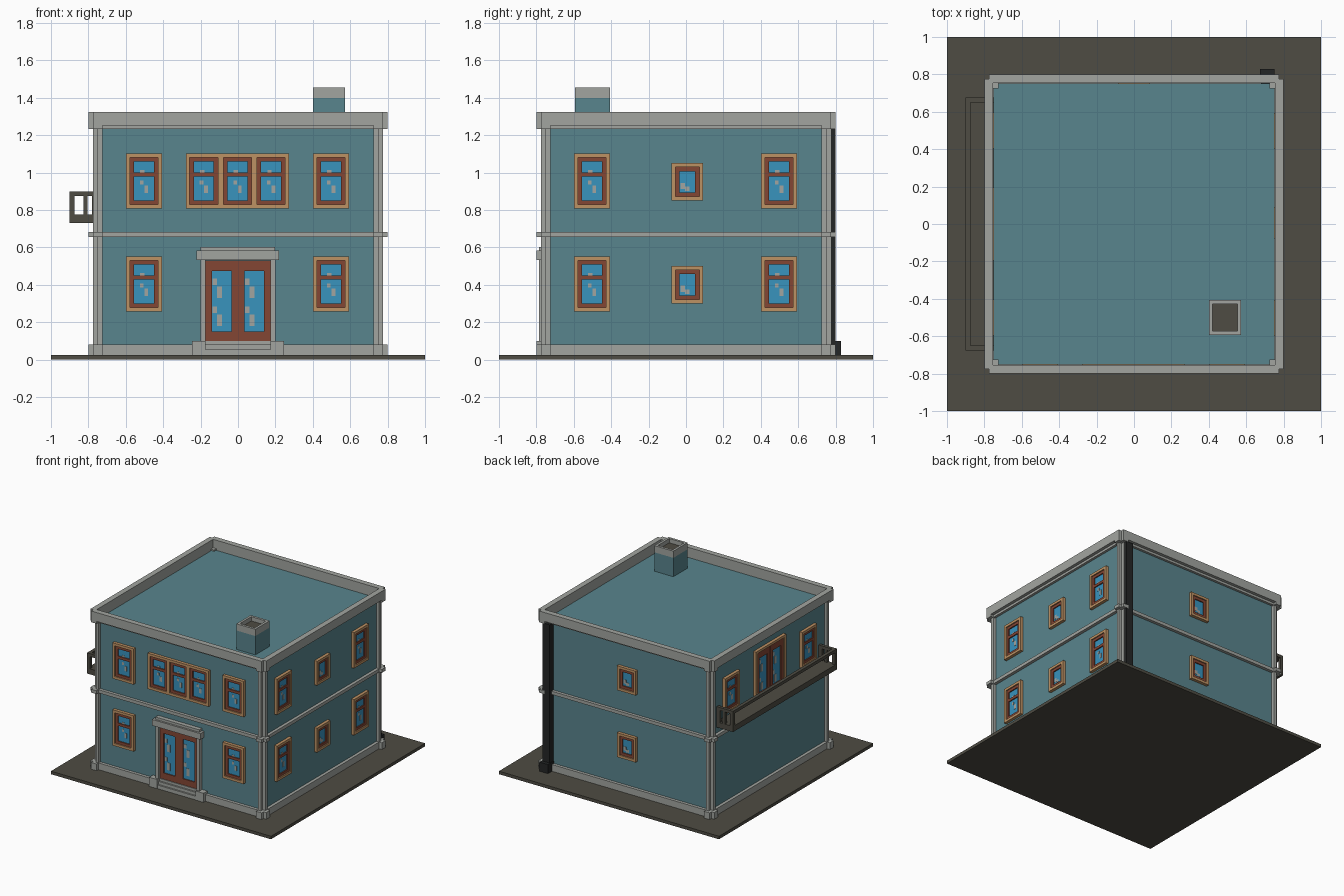
import bpy, bmesh

old = bpy.data.objects.get("Cube")
if old:
    bpy.data.objects.remove(old, do_unlink=True)


def material(name, rgb):
    lin = [((c / 255 + 0.055) / 1.055) ** 2.4 for c in rgb] + [1.0]
    m = bpy.data.materials.new(name)
    m.use_nodes = True
    m.diffuse_color = lin
    m.node_tree.nodes["Principled BSDF"].inputs["Base Color"].default_value = lin
    return m


WALL = material("teal wall", (89, 133, 141))
STONE = material("pale stone", (162, 165, 160))
TAN = material("tan trim", (190, 146, 100))
RED = material("red brown wood", (132, 70, 52))
GLASS = material("blue glass", (56, 147, 190))
DARK = material("dark olive", (78, 76, 67))
BLACK = material("black pipe", (36, 38, 38))

# Facade sides: each maps (along, outward) to (x, y)
FRONT, RIGHT, BACK, LEFT = range(4)
TURN = [lambda u, o: (u, -o), lambda u, o: (o, u),
        lambda u, o: (-u, o), lambda u, o: (-o, -u)]


def part(name, mat, boxes, sides=(FRONT,)):
    """Boxes are (along0, along1, out0, out1, z0, z1), repeated on each side."""
    bm = bmesh.new()
    for s in sides:
        for u0, u1, o0, o1, z0, z1 in boxes:
            lo, hi = [[bm.verts.new((*TURN[s](u, o), z))
                       for u, o in ((u0, o0), (u1, o0), (u1, o1), (u0, o1))]
                      for z in (z0, z1)]
            bm.faces.new(lo)
            bm.faces.new(hi)
            for i in range(4):
                j = (i + 1) % 4
                bm.faces.new((lo[i], lo[j], hi[j], hi[i]))
    bmesh.ops.recalc_face_normals(bm, faces=bm.faces)
    me = bpy.data.meshes.new(name)
    bm.to_mesh(me)
    bm.free()
    me.materials.append(mat)
    ob = bpy.data.objects.new(name, me)
    bpy.context.collection.objects.link(ob)
    return ob


def ring(u, z, w, h, t, o0, o1):
    """Rectangular frame of half size w by h and thickness t."""
    return [(u - w, u - w + t, o0, o1, z - h, z + h),
            (u + w - t, u + w, o0, o1, z - h, z + h),
            (u - w + t, u + w - t, o0, o1, z - h, z - h + t),
            (u - w + t, u + w - t, o0, o1, z + h - t, z + h)]


ALL = (FRONT, RIGHT, BACK, LEFT)
W = 0.75      # wall face

# Ground, walls and roof deck
part("ground_slab", DARK, [(-1, 1, -1, 1, 0, 0.025)])
part("walls", WALL, [(-W, W, -W, W, 0.025, 1.245)])


# Corner columns with a notched outer edge
def corner(r, z0, z1):
    return [(0.725, r - 0.025, 0.725, r, z0, z1),
            (0.725, r, 0.725, r - 0.025, z0, z1)]


part("corner_columns", STONE, corner(0.775, 0.025, 1.24), ALL)
part("column_bases", STONE, corner(0.8, 0.025, 0.08), ALL)
part("column_bands", STONE, corner(0.8, 0.655, 0.682), ALL)
part("column_capitals", STONE, corner(0.8, 1.233, 1.256), ALL)

# Horizontal mouldings and parapet
part("skirting", STONE, [(-0.73, 0.73, 0.74, 0.775, 0.025, 0.08)], ALL)
part("floor_band", STONE, [(-0.73, 0.73, 0.74, 0.775, 0.655, 0.682)], ALL)
part("cornice_moulding", STONE, [(-0.75, 0.75, 0.755, 0.775, 1.233, 1.256)], ALL)
part("parapet", STONE, [(-0.775, 0.775, 0.755, 0.8, 1.252, 1.325),
                        (-0.755, 0.755, 0.755, 0.775, 1.24, 1.26)], ALL)

# Chimney: teal stack, stone rim, dark flue
part("chimney_stack", WALL, [(0.4, 0.573, 0.407, 0.593, 1.24, 1.4)])
part("chimney_rim", STONE, [(0.4, 0.42, 0.407, 0.593, 1.4, 1.455),
                            (0.553, 0.573, 0.407, 0.593, 1.4, 1.455),
                            (0.42, 0.553, 0.407, 0.427, 1.4, 1.455),
                            (0.42, 0.553, 0.573, 0.593, 1.4, 1.455)])
part("chimney_flue", DARK, [(0.42, 0.553, 0.427, 0.573, 1.4, 1.42)])


def glints(u, z, shapes):
    return [(u + a, u + b, 0.757, 0.759, z + c, z + d) for a, b, c, d in shapes]


# Sash windows and small square windows
def window(name, side, u, z, small=False):
    w, h = (0.085, 0.1) if small else (0.096, 0.147)
    part(name + "_trim", TAN, ring(u, z, w, h, 0.021, 0.745, 0.775), (side,))
    sash = ring(u, z, w - 0.02, h - 0.02, 0.023, 0.745, 0.766)
    if small:
        marks = [(-0.036, -0.012, -0.038, -0.005), (-0.012, 0.012, -0.048, -0.025)]
    else:
        sash.append((u - 0.06, u + 0.06, 0.745, 0.766, z + 0.023, z + 0.045))
        marks = [(-0.02, 0.003, 0.045, 0.058), (-0.022, -0.002, -0.02, 0.002),
                 (0.002, 0.023, -0.065, -0.025)]
    part(name + "_sash", RED, sash, (side,))
    part(name + "_glass", GLASS,
         [(u - w + 0.03, u + w - 0.03, 0.745, 0.757, z - h + 0.03, z + h - 0.03)], (side,))
    part(name + "_glints", STONE, glints(u, z, marks), (side,))


LOW, HIGH = 0.405, 0.955
for label, z in (("lower", LOW), ("upper", HIGH)):
    for n, u in (("a", -0.503), ("b", 0.497)):
        window(f"front_{label}_window_{n}", FRONT, u, z)
        window(f"right_{label}_window_{n}", RIGHT, u, z)
    window(f"right_{label}_small_window", RIGHT, 0.007, z - 0.005, True)
    window(f"back_{label}_small_window", BACK, 0, z - 0.005, True)
for i in (-1, 0, 1):
    window(f"front_triple_window_{i + 2}", FRONT, i * 0.18 - 0.003, HIGH)
for n, u in (("a", -0.5), ("b", 0.5)):
    window(f"balcony_window_{n}", LEFT, u, HIGH)


# Double doors with tall glass leaves
def double_door(name, side, z0, z1):
    zc, h = (z0 + z1) / 2, (z1 - z0) / 2
    wood, glass, marks = [], [], []
    for u in (-0.0875, 0.0875):
        wood += [(u - 0.087, u - 0.052, 0.745, 0.766, z0, z1),
                 (u + 0.052, u + 0.087, 0.745, 0.766, z0, z1),
                 (u - 0.052, u + 0.052, 0.745, 0.766, z0, z0 + 0.05),
                 (u - 0.052, u + 0.052, 0.745, 0.766, z1 - 0.055, z1)]
        glass.append((u - 0.06, u + 0.06, 0.745, 0.757, z0 + 0.04, z1 - 0.04))
        for dz in (0, -0.15):
            marks += glints(u - 0.01, zc + dz, [(-0.04, -0.015, 0.085, 0.118),
                                                (-0.015, 0.012, 0.015, 0.076)])
    part(name + "_wood", RED, wood, (side,))
    part(name + "_glass", GLASS, glass, (side,))
    part(name + "_glints", STONE, marks, (side,))


double_door("entrance_door", FRONT, 0.1, 0.53)
double_door("balcony_door", LEFT, 0.76, 1.15)
part("balcony_door_trim", TAN, [(-0.196, -0.174, 0.745, 0.775, 0.76, 1.17),
                                (0.174, 0.196, 0.745, 0.775, 0.76, 1.17),
                                (-0.174, 0.174, 0.745, 0.775, 1.15, 1.17)], (LEFT,))

# Entrance surround: posts, lintel, plinths and steps
surround = [(-0.222, 0.218, 0.74, 0.8, 0.532, 0.582),
            (-0.2, 0.198, 0.74, 0.785, 0.582, 0.602)]
for s in (-1, 1):
    surround += [(s * 0.174, s * 0.2, 0.74, 0.785, 0.1, 0.54),
                 (s * 0.174, s * 0.247, 0.74, 0.8, 0.025, 0.1)]
part("entrance_surround", STONE, surround)
part("entrance_steps", STONE, [(-0.175, 0.175, 0.74, 0.798, 0.025, 0.055),
                               (-0.175, 0.175, 0.74, 0.785, 0.055, 0.08),
                               (-0.175, 0.175, 0.74, 0.772, 0.08, 0.1)])

# Balcony: slab, end posts and handrail
B0, B1 = -0.675, 0.675
rail = [(B0, B1, 0.745, 0.9, 0.73, 0.775), (B0, B1, 0.873, 0.9, 0.875, 0.9)]
for a, b in ((B0, B0 + 0.025), (B1 - 0.025, B1)):
    rail += [(a, b, 0.745, 0.873, 0.875, 0.9),
             (a, b, 0.873, 0.9, 0.775, 0.875),
             (a, b, 0.805, 0.827, 0.775, 0.875),
             (a, b, 0.745, 0.78, 0.775, 0.875)]
part("balcony", DARK, rail, (LEFT,))

# Drainpipe on the back wall
part("drainpipe", BLACK, [(-0.745, -0.68, 0.745, 0.799, 0.1, 1.235),
                          (-0.75, -0.675, 0.745, 0.828, 0.025, 0.1)], (BACK,))
